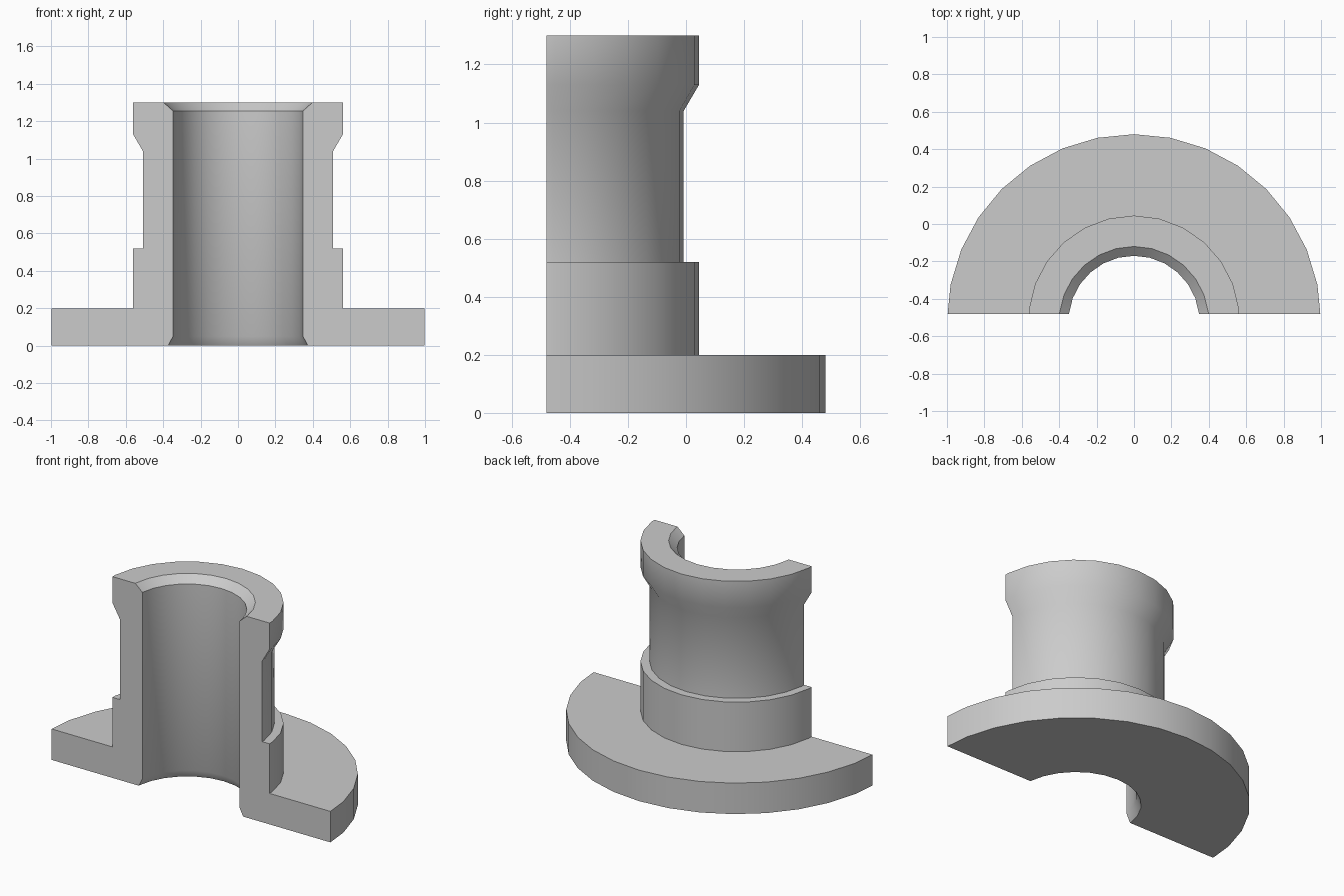
import bpy, bmesh, math

cube = bpy.data.objects.get("Cube")
if cube:
    bpy.data.objects.remove(cube, do_unlink=True)

AXIS_Y = -0.52   # turning axis
CUT_Y = -0.48    # plane of the section cut

grey = bpy.data.materials.new("plain grey")
grey.use_nodes = True
COLOUR = (0.6, 0.6, 0.6, 1)
grey.diffuse_color = COLOUR
grey.node_tree.nodes["Principled BSDF"].inputs["Base Color"].default_value = COLOUR


def finish(name, bm):
    bmesh.ops.recalc_face_normals(bm, faces=bm.faces)
    mesh = bpy.data.meshes.new(name)
    bm.to_mesh(mesh)
    bm.free()
    mesh.materials.append(grey)
    obj = bpy.data.objects.new(name, mesh)
    bpy.context.collection.objects.link(obj)
    return obj


def turned(name, profile, sides):
    """Solid of revolution from (radius, height) points, capped at both ends."""
    bm = bmesh.new()
    rings = []
    for r, z in profile:
        angles = [math.pi / 2 + math.tau * i / sides for i in range(sides)]
        rings.append([bm.verts.new((r * math.cos(a), AXIS_Y + r * math.sin(a), z))
                      for a in angles])
    for low, high in zip(rings, rings[1:]):
        for i in range(sides):
            j = (i + 1) % sides
            bm.faces.new((low[i], low[j], high[j], high[i]))
    bm.faces.new(rings[0])
    bm.faces.new(rings[-1])
    return finish(name, bm)


def combine(target, tool, operation):
    """Apply a boolean and remove the tool."""
    tool.hide_render = True
    mod = target.modifiers.new(operation.lower(), 'BOOLEAN')
    mod.object, mod.operation, mod.solver = tool, operation, 'EXACT'
    bpy.ops.object.select_all(action='DESELECT')
    bpy.context.view_layer.objects.active = target
    target.select_set(True)
    bpy.ops.object.modifier_apply(modifier=mod.name)
    bpy.data.objects.remove(tool, do_unlink=True)


# Flange disc and the stepped sleeve that stands on it
bushing = turned("flanged_bushing", [(1, 0), (1, 0.2)], 32)
sleeve = turned("sleeve", [(0.565, 0.1), (0.565, 0.52), (0.512, 0.52), (0.512, 1.04),
                           (0.565, 1.13), (0.565, 1.3)], 26)
combine(bushing, sleeve, 'UNION')

# Bore with a chamfer at each end
bore = turned("bore_cutter", [(0.406, -0.05), (0.376, 0), (0.35, 0.05), (0.35, 1.255),
                              (0.4, 1.3), (0.456, 1.35)], 26)
combine(bushing, bore, 'DIFFERENCE')

# Section cut that removes the front half
bm = bmesh.new()
bmesh.ops.create_cube(bm, size=4)
bmesh.ops.translate(bm, verts=bm.verts, vec=(0, CUT_Y - 2, 0.5))
combine(bushing, finish("section_cutter", bm), 'DIFFERENCE')

# Smooth round walls, crisp edges
bushing.select_set(True)
bpy.context.view_layer.objects.active = bushing
bpy.ops.object.shade_smooth_by_angle(angle=math.radians(32))
